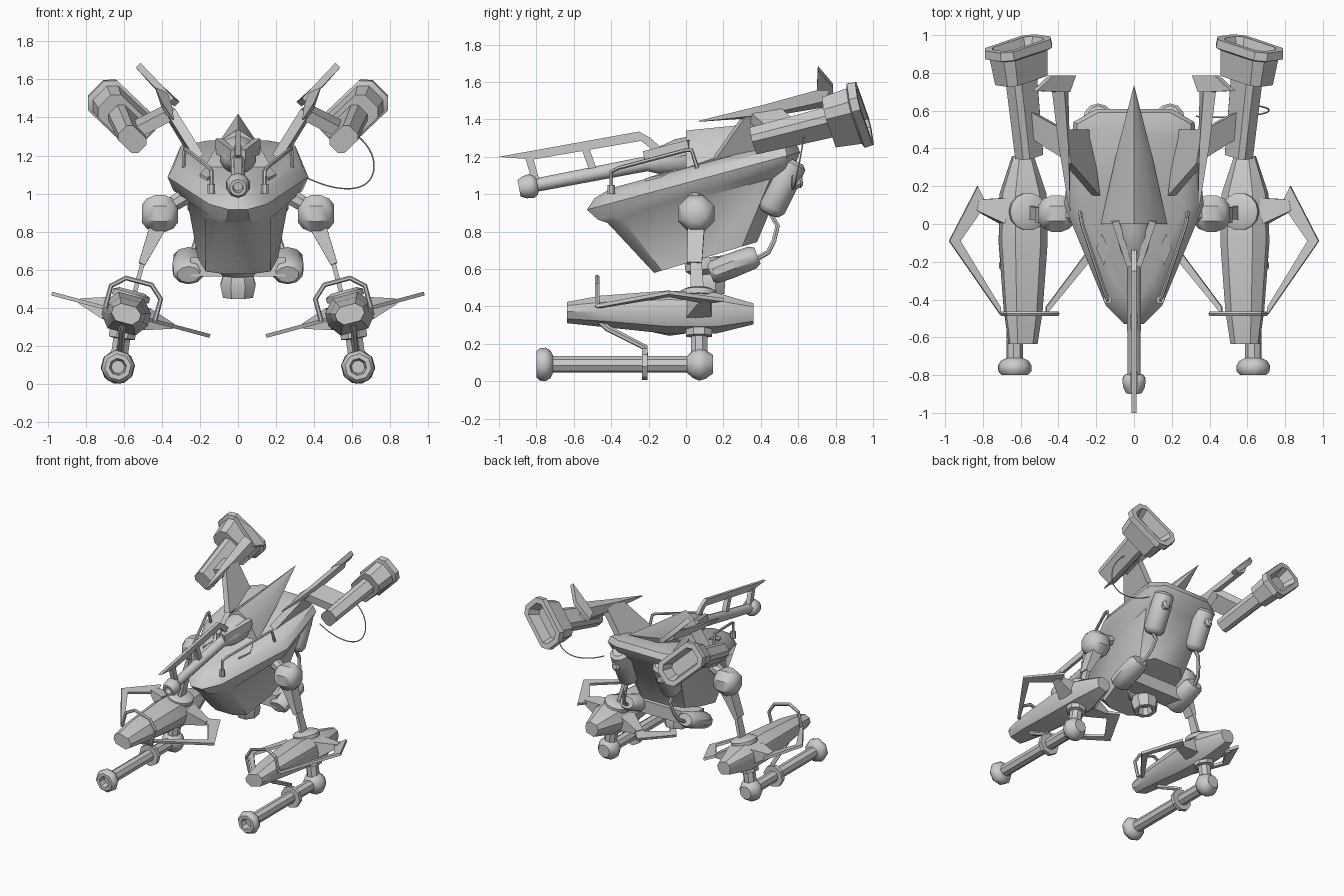
import bpy, bmesh, math
from mathutils import Vector, Matrix

if "Cube" in bpy.data.objects:
    bpy.data.objects.remove(bpy.data.objects["Cube"])

ID = Matrix.Identity(4)

def finish(name, bm, mirror, M=ID):
    bm.transform(M)
    bmesh.ops.recalc_face_normals(bm, faces=bm.faces)
    me = bpy.data.meshes.new(name)
    bm.to_mesh(me)
    bm.free()
    ob = bpy.data.objects.new(name, me)
    bpy.context.collection.objects.link(ob)
    if mirror:
        ob.modifiers.new("Mirror", 'MIRROR').use_mirror_merge = False
    return ob

def loft(name, rings, mirror=False, M=ID):
    """Skin equal-length rings and cap both ends."""
    bm = bmesh.new()
    vs = [[bm.verts.new(p) for p in r] for r in rings]
    n = len(vs[0])
    for a, b in zip(vs, vs[1:]):
        for i in range(n):
            j = (i + 1) % n
            bm.faces.new((a[i], a[j], b[j], b[i]))
    bm.faces.new(vs[0])
    bm.faces.new(vs[-1])
    return finish(name, bm, mirror, M)

def frame(d, ref=(0, 0, 1)):
    d = Vector(d).normalized()
    u = Vector(ref).cross(d)
    if u.length < 1e-3:
        u = Vector((1, 0, 0)).cross(d)
    u.normalize()
    return d, u, d.cross(u)

def lathe(name, o, axis, prof, n=12, mirror=False, M=ID, flat=1.0):
    """Turned part: profile of (distance along axis, radius)."""
    d, u, v = frame(axis)
    o = Vector(o)
    rings = []
    for t, r in prof:
        ring = []
        for k in range(n):
            a = 2 * math.pi * (k + .5) / n
            ring.append(o + d * t + u * (r * math.cos(a)) + v * (r * flat * math.sin(a)))
        rings.append(ring)
    return loft(name, rings, mirror, M)

def rod(name, p, q, r, n=10, mirror=False, M=ID, r2=None):
    d = Vector(q) - Vector(p)
    return lathe(name, p, d, [(0, r), (d.length, r2 or r)], n, mirror, M)

def bar(name, p, q, sp, sq, ref=(0, 0, 1), mirror=False, M=ID):
    """Tapered box from p to q; sizes are (across, along ref) half widths."""
    d, u, v = frame(Vector(q) - Vector(p), ref)
    rings = [[Vector(c) + u * (a * s[0]) + v * (b * s[1])
              for a, b in ((-1, -1), (1, -1), (1, 1), (-1, 1))] for c, s in ((p, sp), (q, sq))]
    return loft(name, rings, mirror, M)

def plate(name, pts, off, mirror=False, M=ID):
    o = Vector(off)
    return loft(name, [[Vector(p) - o for p in pts], [Vector(p) + o for p in pts]], mirror, M)

def tube(name, pts, r, mirror=False, M=ID, smooth=False):
    cu = bpy.data.curves.new(name, 'CURVE')
    cu.dimensions, cu.bevel_depth, cu.bevel_resolution, cu.use_fill_caps = '3D', r, 1, True
    s = cu.splines.new('NURBS' if smooth else 'POLY')
    s.points.add(len(pts) - 1)
    for p, c in zip(s.points, pts):
        p.co = (*c, 1)
    if smooth:
        s.use_endpoint_u, s.order_u, s.resolution_u = True, 4, 6
    tmp = bpy.data.objects.new(name + "_path", cu)
    bpy.context.collection.objects.link(tmp)
    bpy.context.view_layer.update()
    me = bpy.data.meshes.new_from_object(tmp.evaluated_get(bpy.context.evaluated_depsgraph_get()))
    bpy.data.objects.remove(tmp)
    bm = bmesh.new()
    bm.from_mesh(me)
    return finish(name, bm, mirror, M)

# Hull: stacked outlines, each tilted nose-down
def outline(half, z0, slope=.27):
    full = half + [(-x, y) for x, y in reversed(half)]
    return [(x, y, z0 + slope * y) for x, y in full]

loft("hull", [
    outline([(.08, -.17), (.17, -.13), (.21, .1), (.2, .3), (.12, .38)], .63, .3),
    outline([(.09, -.42), (.17, -.34), (.27, .08), (.26, .45), (.15, .53)], .96),
    outline([(.06, -.47), (.15, -.39), (.34, .1), (.29, .51), (.18, .58)], .99),
    outline([(.05, -.53), (.15, -.43), (.37, .1), (.32, .54), (.2, .61)], 1.06),
    outline([(.05, -.49), (.135, -.39), (.34, .1), (.3, .53), (.19, .59)], 1.11),
    outline([(.03, -.4), (.09, -.3), (.26, .08), (.25, .45), (.15, .52)], 1.14)])
plate("front_shield", [(-.09, -.36, .86), (.09, -.36, .86), (.08, -.24, .72), (0, -.21, .67),
                       (-.08, -.24, .72)], (0, .03, .02))
plate("deck_hatch", [(.17, -.05, 1.13), (.2, -.13, 1.095), (.16, -.22, 1.075), (.13, -.14, 1.1)],
      (0, 0, .008), True)

# Canopy spike over the cockpit
sec = [(0, 1.34), (.1, 1.27), (.175, 1.14), (.12, 1.05), (-.12, 1.05), (-.175, 1.14), (-.1, 1.27)]
def spike(k, y):
    zc = 1.2 + .22 * (1 - k)
    return [(x * k, y, zc + (z - 1.2) * k) for x, z in sec]
loft("canopy", [spike(1, 0), spike(.55, .36), spike(.01, .73)])

# Nose gun with blade sight
gd = Vector((0, -.88, -.17)).normalized()
lathe("nose_gun", (0, .06, 1.215), gd, [(0, .1), (.1, .1), (.2, .075), (.28, .04), (.87, .036), (.88, .055),
      (.9, .065), (.94, .06), (.97, .045), (.97, .028), (.93, .025)], 10)
plate("gun_blade", [(0, -1, 1.2), (0, -.25, 1.335), (0, -.19, 1.3), (0, -.1, 1.22), (0, -.16, 1.22),
                    (0, -.24, 1.285), (0, -.82, 1.185)], (.012, 0, 0))
bar("blade_post_front", (0, -.84, 1.2), (0, -.8, 1.06), (.018, .02), (.018, .02), (0, 1, 0))
bar("blade_post_rear", (0, -.54, 1.25), (0, -.49, 1.11), (.018, .02), (.018, .02), (0, 1, 0))
bar("cockpit_rail", (.1, .02, 1.25), (.025, -.22, 1.2), (.02, .04), (.015, .03), mirror=True)

# Deck handrails
tube("handrail", [(.14, -.4, 1.02), (.14, -.4, 1.12), (.155, -.36, 1.14), (.275, 0, 1.235),
                  (.28, .03, 1.235), (.285, .06, 1.14)], .011, True)
lathe("handrail_foot", (.14, -.4, 1.0), (0, 0, 1), [(0, .022), (.05, .022)], 8, True)

# Swept wing struts, antenna beams and tail blades
plate("wing_root", [(.2, .15, 1.19), (.35, .32, 1.43), (.38, .5, 1.45), (.24, .5, 1.22)],
      (.02, 0, -.015), True)
plate("pod_arm", [(.34, .33, 1.42), (.37, .5, 1.44), (.55, .6, 1.35), (.53, .45, 1.32)],
      (.01, 0, .028), True)
def diamond(c, a, b):
    d = Vector((.66, 0, .75))
    e = Vector((.75, 0, -.66))
    c = Vector(c)
    return [c + d * a, c + e * b, c - d * a, c - e * b]
loft("antenna_beam", [diamond((.34, .07, 1.39), .004, .004), diamond((.37, .42, 1.445), .045, .03),
                      diamond((.395, .76, 1.52), .07, .03)], True)
plate("tail_blade", [(.525, .705, 1.675), (.44, .785, 1.58), (.32, .785, 1.47), (.35, .7, 1.49),
                     (.42, .7, 1.565)], (.013, 0, -.012), True)

# Wing pods: slim barrel flaring to an open box
ax = Vector((.06, .59, .145)).normalized()
lg = Vector((.7, 0, .7))
lg = (lg - ax * lg.dot(ax)).normalized()
sh = ax.cross(lg)
def octo(t, a, b):
    c = min(a, b) * .45
    o = Vector((.555, .36, 1.285)) + ax * t
    q = [(a, b - c), (a - c, b), (c - a, b), (-a, b - c), (-a, c - b), (c - a, -b), (a - c, -b), (a, c - b)]
    return [o + lg * p + sh * s for p, s in q]
loft("wing_pod", [octo(0, .075, .055), octo(.42, .085, .06), octo(.42, .15, .085), octo(.56, .165, .095),
                  octo(.57, .192, .11), octo(.615, .188, .105), octo(.615, .15, .072), octo(.53, .12, .05)], True)

# Back tanks, hoses, lower engines and belly nozzle
lathe("back_tank", (.19, .58, 1.18), (0, -.15, -.3), [(0, .05), (.02, .075), (.1, .08), (.28, .08), (.31, .06),
      (.32, .03)], 10, True)
lathe("tank_knob", (.2, .56, 1.06), (0, 1, .1), [(0, .035), (.05, .035), (.065, .02)], 8, True)
tube("fuel_hose", [(.2, .45, .9), (.2, .49, .83), (.22, .47, .75), (.24, .44, .69), (.26, .37, .65)], .014, True)
lathe("lower_engine", (.26, .13, .575), (0, .26, .1), [(0, .06), (.02, .082), (.11, .088), (.24, .082), (.27, .06)],
      10, True, flat=.76)
bar("engine_mount", (-.25, .2, .615), (.25, .2, .615), (.07, .05), (.07, .05))
lathe("belly_nozzle", (0, .1, .66), (0, .12, -.9), [(0, .12), (.06, .12), (.09, .085), (.14, .1), (.205, .085),
      (.205, .055), (.15, .04)], 8)
tube("trailing_cable", [(.33, .57, 1.1), (.42, .56, 1.05), (.6, .57, 1.0), (.74, .59, 1.08), (.71, .62, 1.24),
                        (.62, .63, 1.31)], .004, smooth=True)

# Legs
rod("hip_axle", (.22, .05, 1.02), (.4, .05, .91), .05, 8, True, r2=.04)
lathe("hip_joint", (.41, .055, .895), (1, 0, 0), [(-.095, .05), (-.07, .085), (-.025, .105), (.025, .105), (.07, .085),
      (.095, .05)], 8, True)
bar("thigh", (.415, .055, .84), (.505, .045, .63), (.045, .045), (.018, .04), (0, 1, 0), True)
bar("shin", (.47, .05, .75), (.54, .06, .49), (.012, .025), (.012, .035), (0, 1, 0), True)

# Feet: built upright around their own centre, then rolled outward
F = Matrix.Translation((.587, 0, .37)) @ Matrix.Rotation(math.radians(-15), 4, 'Y')
def foot_sec(y, h, top, bot):
    return [(-.55 * h, y, top), (.55 * h, y, top), (h, y, top * .35), (h, y, bot * .35),
            (.6 * h, y, bot), (-.6 * h, y, bot), (-h, y, bot * .35), (-h, y, top * .35)]
loft("foot_body", [foot_sec(-.635, .075, .045, -.05), foot_sec(-.46, .1, .075, -.065),
                   foot_sec(-.1, .125, .1, -.1), foot_sec(.16, .12, .09, -.1),
                   foot_sec(.36, .055, .04, -.06)], True, F)
lathe("ankle_disc", (0, .065, .08), (0, 0, 1), [(0, .1), (.03, .1), (.045, .07)], 14, True, F)
for s, e in ((-1, .05), (1, 0)):
    wing = [(.2, .1), (.25 + e, .2), (.405 + e, -.09), (.125, -.48), (.125, -.44), (.345 + e, -.09), (.23 + e, .07)]
    plate("foot_wing", [(s * u, y, 0) for u, y in wing], (0, 0, .01), True, F)
    bar("foot_wing_root", (s * .1, .07, 0), (s * .25, .1, 0), (.07, .06), (.03, .014), (0, 0, 1), True, F)
tube("foot_hoop", [(-.155, -.475, 0), (-.155, -.475, .12), (-.09, -.475, .18), (.05, -.475, .18),
                   (.115, -.475, .12), (.115, -.475, 0)], .013, True, F)

# Foot guns slung underneath
G = (-.03, -.282)
lathe("foot_gun", (G[0], .05, G[1]), (0, -1, 0), [(0, .045), (.76, .045), (.775, .075), (.8, .09), (.83, .088),
      (.85, .07), (.85, .045), (.8, .035)], 8, True, F)
lathe("gun_pivot", (G[0], .145, G[1]), (0, -1, 0), [(0, .05), (.04, .08), (.075, .09), (.11, .075), (.14, .045)],
      10, True, F)
lathe("gun_neck", (-.005, .07, -.08), (-.12, 0, -1), [(0, .075), (.05, .075), (.055, .048), (.16, .048)], 8, True, F)
lathe("gun_band", (G[0], -.205, G[1]), (0, -1, 0), [(0, .045), (0, .085), (.03, .085), (.03, .045)], 8, True, F)
tube("gun_brace", [(0, -.46, -.05), (0, -.42, -.09), (-.02, -.22, -.19), (-.03, -.22, -.25)], .018, True, F)

# Smooth the turned parts, keep hard edges
bpy.ops.object.select_all(action='SELECT')
bpy.context.view_layer.objects.active = bpy.context.selected_objects[0]
bpy.ops.object.shade_smooth_by_angle(angle=math.radians(40))
